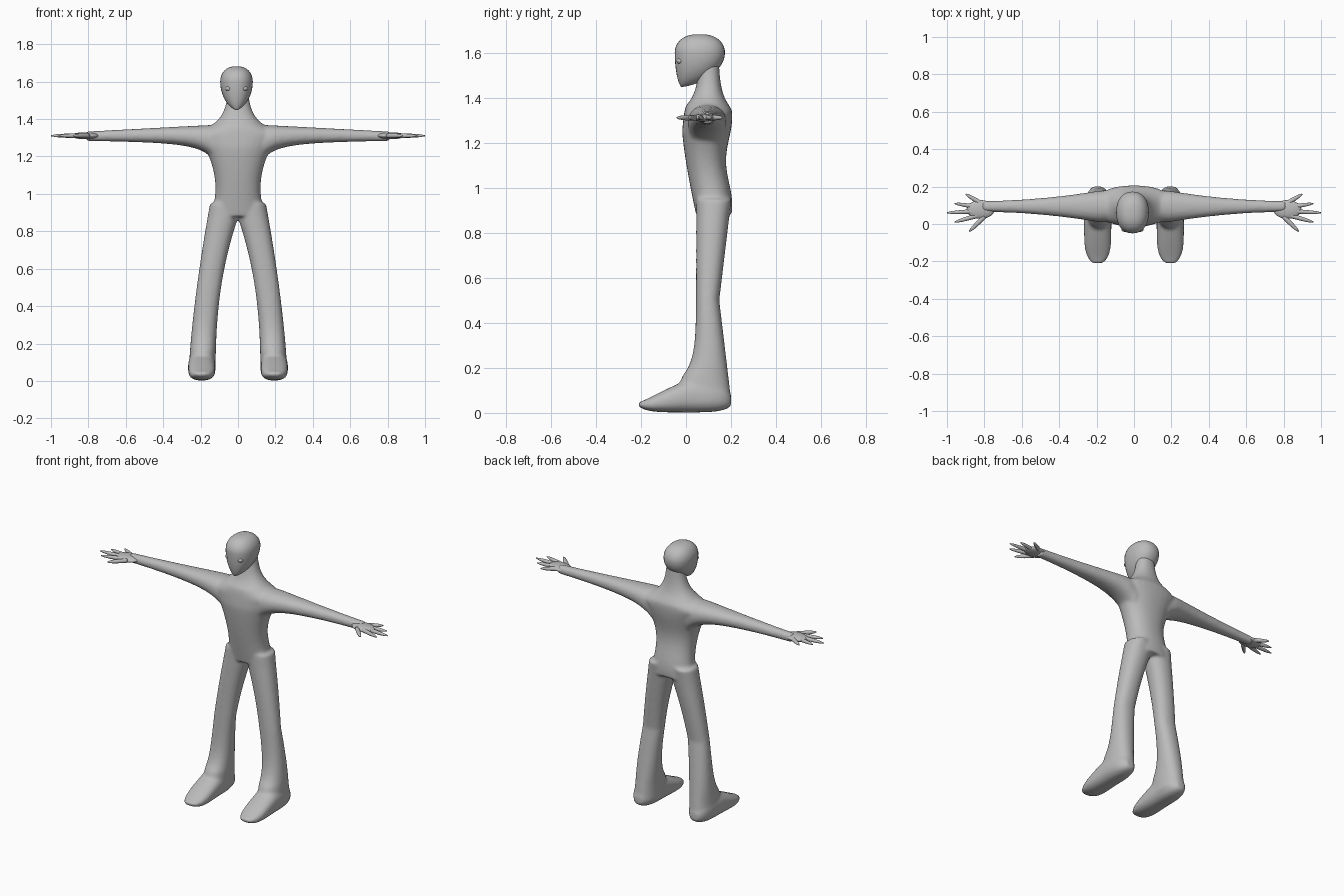
import bpy, bmesh
from math import cos, sin, pi, exp, copysign
from mathutils import Vector, Matrix

default_cube = bpy.data.objects.get("Cube")
if default_cube:
    bpy.data.objects.remove(default_cube, do_unlink=True)

grey = bpy.data.materials.new("plain_grey")
grey.use_nodes = True
colour = (0.5, 0.5, 0.5, 1)
grey.diffuse_color = colour
grey.node_tree.nodes["Principled BSDF"].inputs["Base Color"].default_value = colour

SIDES = 32


def spread(start, end, count):
    """Evenly spaced values from start to end."""
    return [start + (end - start) * i / (count - 1) for i in range(count)]


def bridge(bm, rings):
    """Skin a list of vertex rings and cap both ends."""
    for lower, upper in zip(rings, rings[1:]):
        for i in range(SIDES):
            j = (i + 1) % SIDES
            bm.faces.new((lower[i], lower[j], upper[j], upper[i]))
    bm.faces.new(rings[0])
    bm.faces.new(rings[-1])


def loft(bm, axis, section, stations, squareness=0.9):
    """Skin rounded sections; section(t) gives the bounds across the axis."""
    rings = []
    for t in stations:
        left, right, low, high = section(t)
        ring = []
        for i in range(SIDES):
            angle = 2 * pi * i / SIDES
            c, s = (copysign(abs(k) ** squareness, k) for k in (cos(angle), sin(angle)))
            u = (left + right + c * (right - left)) / 2
            v = (low + high + s * (high - low)) / 2
            position = {"x": (t, u, v), "y": (u, t, v), "z": (u, v, t)}[axis]
            ring.append(bm.verts.new(position))
        rings.append(ring)
    bridge(bm, rings)


def leg_section(z):
    """Legs lean outward and flare into the ankle."""
    inner = max(0, 0.12 * (1 - (z / 0.87) ** 2.5))
    outer = 0.265 - 0.125 * z ** 1.5
    front = max(-0.03, 0.045 - 0.6 * exp(-14 * z))
    back = 0.148 + 0.12 * abs(z - 0.5)
    return inner, outer, front, back


def foot_section(y):
    """Feet slope down from the instep and round off at toe and heel."""
    rounding = (1 - ((y + 0.006) / 0.212) ** 4) ** 0.5
    middle, ankle, half_width = 0.045, 0.194, 0.073
    instep = min(0.15, 0.145 + 0.45 * y)
    return (ankle - half_width * rounding, ankle + half_width * rounding,
            middle - 0.043 * rounding, middle + (instep - middle) * rounding)


def arm_section(x):
    """Arms taper to the wrist and widen into the armpit."""
    middle = 0.094
    half_depth = min(0.085, 0.029 + 0.125 * (0.85 - x) ** 2)
    underside = 1.289 - 0.005 / x ** 1.5
    topside = 1.376 - 0.052 * x
    return middle - half_depth, middle + half_depth, underside, topside


def torso_section(z):
    """Waisted trunk that blends through sloping shoulders into the neck."""
    slope = exp(16 * (1.34 - z))
    half_width = min(0.121 + 1.2 * (z - 1.03) ** 2, 0.05 + 0.14 * slope)
    front = max(0.225 * abs(z - 1.25) ** 1.3 - 0.017, 0.06 - 0.09 * slope)
    back = min(0.192 + 0.014 * cos(5 * pi * (z - 0.92)), 0.145 + 0.07 * slope)
    return -half_width, half_width, front, back


def head_section(z):
    """Domed skull above the brow, narrowing to a forward chin below it."""
    brow = 1.6
    if z > brow:
        size, anchor = (1 - ((z - brow) / 0.082) ** 2) ** 0.4, 0.06
    else:
        size, anchor = (1 - ((brow - z) / 0.152) ** 2) ** 0.65, -0.02
    half_width, middle = 0.087 * size, -0.008
    front = anchor + (-0.05 - anchor) * size
    back = anchor + (0.173 - anchor) * size
    return middle - half_width, middle + half_width, front, back


def finger(bm, root, tip, radius):
    """Blunt tapered finger lying in the plane of the hand."""
    up = Vector((0, 0, 1))
    side = (tip - root).cross(up).normalized()
    rings = []
    for f in spread(0, 1, 9):
        r = radius * (1.05 - f ** 3) ** 0.5
        angles = [2 * pi * i / SIDES for i in range(SIDES)]
        rings.append([bm.verts.new(root.lerp(tip, f) + r * (side * cos(a) + up * sin(a)))
                      for a in angles])
    bridge(bm, rings)


def ball(bm, centre, radii):
    place = Matrix.Translation(centre) @ Matrix.Diagonal((*radii, 1))
    bmesh.ops.create_uvsphere(bm, u_segments=24, v_segments=16, radius=1, matrix=place)


def mirror_copy(bm):
    """Add a copy of everything on the other side of the body."""
    geometry = bm.verts[:] + bm.edges[:] + bm.faces[:]
    copies = bmesh.ops.duplicate(bm, geom=geometry)["geom"]
    verts = [v for v in copies if isinstance(v, bmesh.types.BMVert)]
    bmesh.ops.scale(bm, vec=(-1, 1, 1), verts=verts)


def finish(bm, name):
    bmesh.ops.recalc_face_normals(bm, faces=bm.faces[:])
    for face in bm.faces:
        face.smooth = True
    mesh = bpy.data.meshes.new(name)
    bm.to_mesh(mesh)
    bm.free()
    mesh.materials.append(grey)
    part = bpy.data.objects.new(name, mesh)
    bpy.context.collection.objects.link(part)
    return part


# Body: mirrored legs, feet and arms, fused with the torso
bm = bmesh.new()
loft(bm, "z", leg_section, spread(0.05, 0.95, 25))
foot_stations = [0.208 * sin(a) - 0.006 for a in spread(-1.45, 1.45, 21)]
loft(bm, "y", foot_section, foot_stations, squareness=0.8)
loft(bm, "x", arm_section, spread(0.12, 0.81, 25))
mirror_copy(bm)
loft(bm, "z", torso_section, spread(0.88, 1.55, 30))
body = finish(bm, "body")
fuse = body.modifiers.new("fuse", "REMESH")
fuse.mode = "VOXEL"
fuse.voxel_size = 0.009
fuse.use_smooth_shade = True
soften = body.modifiers.new("soften", "SMOOTH")
soften.factor = 0.5
soften.iterations = 8

# Hands: flat palm with five fanned fingers
bm = bmesh.new()
hand_height = 1.311
ball(bm, (0.82, 0.078, hand_height), (0.075, 0.05, 0.018))
for k, reach in enumerate((0.88, 0.96, 1, 0.96, 0.9)):
    tip_y = 0.05 * k - 0.04
    root = Vector((0.8, 0.052 + 0.3 * tip_y, hand_height))
    finger(bm, root, Vector((reach, tip_y, hand_height)), 0.012)
mirror_copy(bm)
finish(bm, "hands")

# Head
bm = bmesh.new()
loft(bm, "z", head_section,
     [1.6 + (0.082 if a > 0 else 0.152) * sin(a) for a in spread(-1.5, 1.5, 31)])
finish(bm, "head")

# Eyes: small lids set into the face
bm = bmesh.new()
for side in (-1, 1):
    ball(bm, (0.042 * side - 0.008, -0.026, 1.563), (0.018, 0.016, 0.013))
finish(bm, "eyes")
